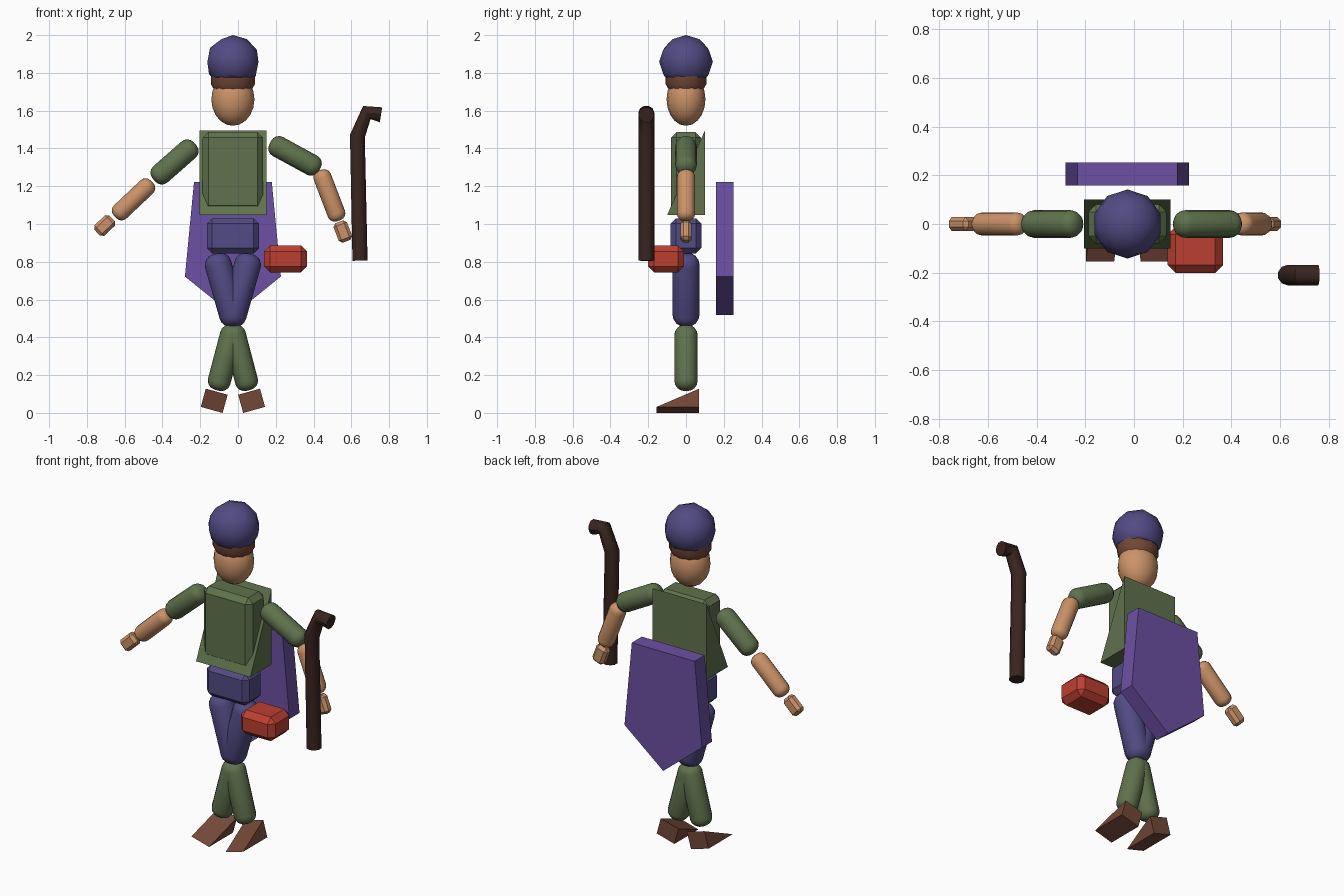
import bpy, bmesh, math
from mathutils import Matrix, Vector

if "Cube" in bpy.data.objects:
    bpy.data.objects.remove(bpy.data.objects["Cube"])

CX = -0.027  # body centre line


def material(name, r, g, b):
    m = bpy.data.materials.new(name)
    m.diffuse_color = (r, g, b, 1)
    m.use_nodes = True
    m.node_tree.nodes["Principled BSDF"].inputs["Base Color"].default_value = m.diffuse_color
    return m


BLUE = material("dark_blue", 0.085, 0.07, 0.23)
PURPLE = material("purple", 0.15, 0.08, 0.37)
GREEN = material("green", 0.115, 0.17, 0.075)
SKIN = material("skin", 0.60, 0.29, 0.14)
RED = material("red", 0.50, 0.05, 0.03)
LEATHER = material("leather", 0.17, 0.065, 0.038)
WOOD = material("dark_wood", 0.04, 0.018, 0.013)


def finish(name, bm, mat, matrix=Matrix(), smooth=False):
    bmesh.ops.recalc_face_normals(bm, faces=bm.faces)
    me = bpy.data.meshes.new(name)
    bm.to_mesh(me)
    bm.free()
    me.transform(matrix)
    me.materials.append(mat)
    ob = bpy.data.objects.new(name, me)
    bpy.context.collection.objects.link(ob)
    if smooth:
        bpy.ops.object.select_all(action='DESELECT')
        ob.select_set(True)
        bpy.context.view_layer.objects.active = ob
        bpy.ops.object.shade_smooth_by_angle(angle=math.radians(40))
    return ob


def place(x, y, z, tilt=0.0):
    return Matrix.Translation((x, y, z)) @ Matrix.Rotation(tilt, 4, 'Y')


def chamfer_box(name, size, matrix, bevel, mat):
    bm = bmesh.new()
    bmesh.ops.create_cube(bm, size=1)
    bmesh.ops.scale(bm, vec=size, verts=bm.verts)
    bmesh.ops.bevel(bm, geom=bm.edges[:], offset=bevel, segments=1, affect='EDGES')
    return finish(name, bm, mat, matrix)


def prism(name, points, axis, depth, mat, matrix=Matrix()):
    """Extrude a 2D outline: axis 'X' reads (y, z), axis 'Y' reads (x, z)."""
    bm = bmesh.new()
    step = Vector((depth, 0, 0)) if axis == 'X' else Vector((0, depth, 0))
    verts = [bm.verts.new((Vector((0, a, b)) if axis == 'X' else Vector((a, 0, b))) - step / 2)
             for a, b in points]
    face = bm.faces.new(verts)
    ext = bmesh.ops.extrude_face_region(bm, geom=[face])["geom"]
    bmesh.ops.translate(bm, vec=step, verts=[v for v in ext if isinstance(v, bmesh.types.BMVert)])
    return finish(name, bm, mat, matrix)


def lathe(name, profile, mat, matrix, sides=16):
    bm = bmesh.new()
    rings = [[bm.verts.new((r * math.cos(2 * math.pi * i / sides),
                            r * math.sin(2 * math.pi * i / sides), z)) for i in range(sides)]
             for r, z in profile]
    for a, b in zip(rings, rings[1:]):
        for i in range(sides):
            j = (i + 1) % sides
            bm.faces.new((a[i], a[j], b[j], b[i]))
    bm.faces.new(rings[0])
    bm.faces.new(rings[-1])
    return finish(name, bm, mat, matrix, True)


def limb(name, p, q, r, mat):
    """Rounded cylinder, tip to tip between two (x, z) points."""
    dx, dz = q[0] - p[0], q[1] - p[1]
    half = math.hypot(dx, dz) / 2
    c = 0.8 * r
    arc = [(r - c + c * math.cos(a), half - c + c * math.sin(a))
           for a in [math.pi / 2 * i / 4 for i in range(5)]]
    profile = [(x, -z) for x, z in reversed(arc)] + arc
    m = place((p[0] + q[0]) / 2, 0, (p[1] + q[1]) / 2, math.atan2(dx, dz))
    return lathe(name, profile, mat, m)


# Head, hair band and hat
bm = bmesh.new()
bmesh.ops.create_uvsphere(bm, u_segments=16, v_segments=10, radius=1)
finish("head", bm, SKIN, place(CX, 0, 1.66) @ Matrix.Diagonal((0.114, 0.103, 0.14, 1)), True)
lathe("hair_band", [(0.098, 1.71), (0.117, 1.74), (0.117, 1.79)], LEATHER,
      place(CX, 0, 0) @ Matrix.Diagonal((1, 0.92, 1, 1)), 12)
bm = bmesh.new()
bmesh.ops.create_icosphere(bm, subdivisions=2, radius=0.142)
cut = bmesh.ops.bisect_plane(bm, geom=bm.verts[:] + bm.edges[:] + bm.faces[:],
                             plane_co=(0, 0, -0.082), plane_no=(0, 0, -1), clear_outer=True)
bmesh.ops.holes_fill(bm, edges=[e for e in cut["geom_cut"] if isinstance(e, bmesh.types.BMEdge)])
finish("hat", bm, BLUE, place(CX, 0, 1.858), True)

# Torso, sloping jerkin and hips
chamfer_box("torso", (0.32, 0.16, 0.42), place(CX, 0, 1.277), 0.03, GREEN)
prism("jerkin", [(-0.1, 1.047), (0.1, 1.047), (0.1, 1.495)], 'X', 0.356, GREEN, place(CX, 0, 0))
chamfer_box("hips", (0.276, 0.162, 0.185), place(CX, 0, 0.937), 0.028, BLUE)

# Legs and wedge shoes, mirrored about the centre line
for side, s in (("right", -1), ("left", 1)):
    limb(side + "_thigh", (CX + s * 0.094, 0.842), (CX - s * 0.014, 0.462), 0.071, BLUE)
    limb(side + "_shin", (CX - s * 0.005, 0.462), (CX + s * 0.085, 0.12), 0.061, GREEN)
    prism(side + "_shoe", [(-0.155, -0.05), (0.07, -0.05), (0.07, 0.05)], 'X', 0.12, LEATHER,
          place(CX + s * 0.099, 0, 0.064, -s * math.radians(15.5)))

# Arms and hands
arms = {"right": [(-0.227, 1.424), (-0.445, 1.233), (-0.455, 1.223), (-0.651, 1.038), (-0.706, 0.992)],
        "left": [(0.171, 1.432), (0.433, 1.289), (0.433, 1.284), (0.535, 1.018), (0.555, 0.96)]}
for side, (a, b, c, d, hand) in arms.items():
    limb(side + "_upper_arm", a, b, 0.057, GREEN)
    limb(side + "_forearm", c, d, 0.048, SKIN)
    chamfer_box(side + "_hand", (0.076, 0.057, 0.11),
                place(hand[0], 0, hand[1], math.atan2(d[0] - c[0], d[1] - c[1])), 0.016, SKIN)

# Shield behind the body
prism("shield", [(CX - 0.206, 1.222), (CX + 0.206, 1.222), (CX + 0.254, 0.722),
                 (CX, 0.517), (CX - 0.254, 0.722)], 'Y', 0.094, PURPLE, place(0, 0.205, 0))

# Pouch
chamfer_box("pouch", (0.227, 0.19, 0.143), place(0.252, -0.106, 0.815), 0.032, RED)

# Bent walking stick
curve = bpy.data.curves.new("walking_stick", 'CURVE')
curve.dimensions = '3D'
curve.bevel_depth = 0.042
curve.bevel_resolution = 3
curve.use_fill_caps = True
path = [(0.646, 0.806), (0.632, 1.465), (0.682, 1.59), (0.757, 1.578)]
spline = curve.splines.new('POLY')
spline.points.add(len(path) - 1)
for pt, (x, z) in zip(spline.points, path):
    pt.co = (x, -0.21, z, 1)
curve.materials.append(WOOD)
stick = bpy.data.objects.new("walking_stick", curve)
bpy.context.collection.objects.link(stick)
bpy.ops.object.select_all(action='DESELECT')
stick.select_set(True)
bpy.context.view_layer.objects.active = stick
bpy.ops.object.convert(target='MESH')
bpy.ops.object.shade_smooth_by_angle(angle=math.radians(40))
